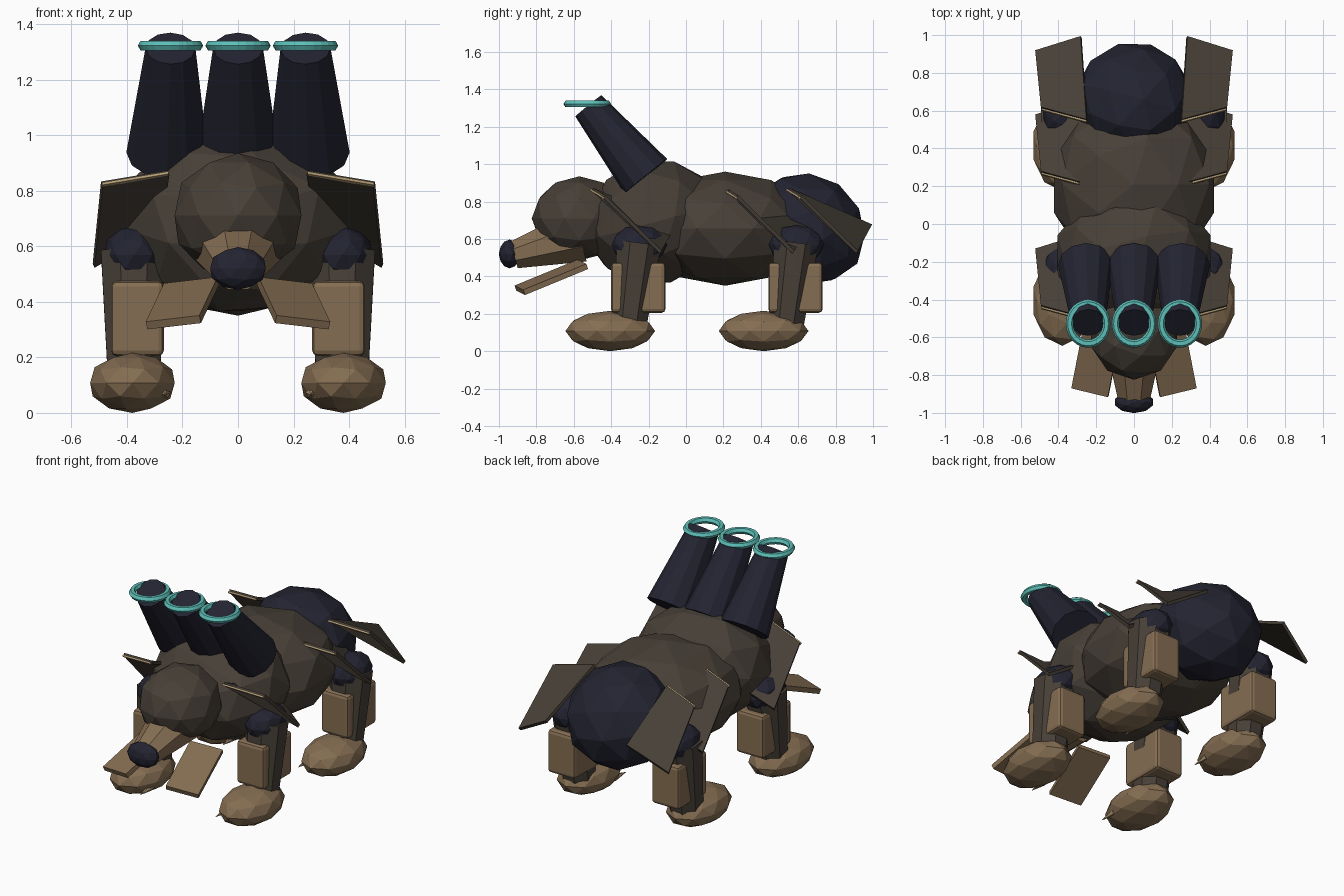
import bpy, bmesh, math
from mathutils import Vector, Matrix

if "Cube" in bpy.data.objects:
    bpy.data.objects.remove(bpy.data.objects["Cube"])


def material(name, rgb):
    m = bpy.data.materials.new(name)
    m.diffuse_color = (*rgb, 1)
    m.use_nodes = True
    m.node_tree.nodes["Principled BSDF"].inputs["Base Color"].default_value = m.diffuse_color
    return m


BROWN = material("dark_brown", (0.064, 0.051, 0.039))
NAVY = material("dark_navy", (0.0175, 0.0175, 0.032))
TAN = material("tan", (0.235, 0.155, 0.085))
PALE = material("pale_tan", (0.45, 0.33, 0.18))
TEAL = material("teal", (0.11, 0.52, 0.48))


def finish(name, bm, mat):
    bmesh.ops.recalc_face_normals(bm, faces=bm.faces)
    me = bpy.data.meshes.new(name)
    bm.to_mesh(me)
    bm.free()
    me.materials.append(mat)
    ob = bpy.data.objects.new(name, me)
    bpy.context.collection.objects.link(ob)
    return ob


def blob(name, loc, radii, mat, tilt=0):
    """Faceted ellipsoid, tilted about x."""
    bm = bmesh.new()
    bmesh.ops.create_icosphere(bm, subdivisions=2, radius=1)
    m = Matrix.Translation(loc) @ Matrix.Rotation(math.radians(tilt), 4, 'X') @ Matrix.Diagonal((*radii, 1))
    bm.transform(m)
    return finish(name, bm, mat)


def tube(name, a, b, r1, r2, mat, sides=8, squash=1, turn=0.5):
    """Tapered prism running from a to b."""
    a, b = Vector(a), Vector(b)
    d = b - a
    bm = bmesh.new()
    bmesh.ops.create_cone(bm, cap_ends=True, segments=sides, radius1=r1, radius2=r2, depth=d.length)
    bm.transform(Matrix.Rotation(turn * math.tau / sides, 4, 'Z'))
    bm.transform(Matrix.Diagonal((1, squash, 1, 1)))
    # keep the local x axis level
    z = d.normalized()
    x = Vector((1, 0, 0))
    x = (x - z * x.dot(z)).normalized()
    y = z.cross(x)
    rot = Matrix((x, y, z)).transposed().to_4x4()
    bm.transform(Matrix.Translation((a + b) / 2) @ rot)
    return finish(name, bm, mat)


def box(name, loc, size, mat, rot=(0, 0, 0), bevel=0):
    """Box rolled about y, pitched about x, then turned about z."""
    bm = bmesh.new()
    bmesh.ops.create_cube(bm, size=1)
    bm.transform(Matrix.Diagonal((*size, 1)))
    if bevel:
        bmesh.ops.bevel(bm, geom=bm.edges[:], offset=bevel, segments=2, profile=0.5, affect='EDGES')
    for axis, angle in zip("YXZ", rot):
        bm.transform(Matrix.Rotation(math.radians(angle), 4, axis))
    bm.transform(Matrix.Translation(loc))
    return finish(name, bm, mat)


def slab(name, corners, thickness, mat):
    """Thin plate through four corners."""
    c = [Vector(p) for p in corners]
    n = (c[2] - c[0]).cross(c[3] - c[1]).normalized() * thickness / 2
    bm = bmesh.new()
    lo = [bm.verts.new(p - n) for p in c]
    hi = [bm.verts.new(p + n) for p in c]
    bm.faces.new(lo)
    bm.faces.new(hi)
    for i in range(4):
        j = (i + 1) % 4
        bm.faces.new((lo[i], lo[j], hi[j], hi[i]))
    return finish(name, bm, mat)


# Torso and head
blob("chest", (0, -0.17, 0.69), (0.425, 0.375, 0.335), BROWN, 15)
blob("belly", (0, 0.21, 0.655), (0.445, 0.49, 0.305), BROWN)
blob("rump", (0, 0.65, 0.655), (0.318, 0.325, 0.29), NAVY, -35)
blob("head", (0, -0.57, 0.71), (0.24, 0.255, 0.225), BROWN)
tube("snout", (0, -0.57, 0.615), (0, -0.92, 0.515), 0.175, 0.092, TAN, squash=0.87)
blob("nose", (0, -0.943, 0.52), (0.105, 0.058, 0.077), NAVY)

for s, side in ((-1, "left"), (1, "right")):
    # Jaw flaps
    box("jaw_flap_" + side, (s * 0.2, -0.72, 0.395), (0.2, 0.37, 0.03), TAN, (s * 7, 22, s * 11))

    # Armour plates with pale front trim
    for i, y in enumerate((-0.5, 0.21, 0.55)):
        fi, fo = Vector((s * 0.25, y, 0.865)), Vector((s * 0.49, y + 0.065, 0.825))
        bo, bi = Vector((s * 0.52, y + 0.365, 0.53)), Vector((s * 0.28, y + 0.44, 0.67))
        slab(f"armour_plate_{side}_{i}", (fi, fo, bo, bi), 0.02, BROWN)
        o = Vector((0, -0.013, 0))
        slab(f"plate_trim_{side}_{i}", (fi + o, fo + o, fo.lerp(bo, 0.03) + o, fi.lerp(bi, 0.03) + o),
             0.011, PALE)

    # Legs
    for y, f, end in ((-0.25, -0.405, "front"), (0.59, 0.415, "back")):
        tag = f"{end}_{side}"
        x = s * 0.375
        blob("leg_joint_" + tag, (x, y, 0.568), (0.112, 0.148, 0.108), NAVY)
        tube("leg_" + tag, (x, y - 0.055, 0.14), (x, y, 0.58), 0.102, 0.128, BROWN)
        box("leg_guard_" + tag, (s * 0.362, y - 0.005, 0.34), (0.19, 0.29, 0.27), TAN, bevel=0.02)
        blob("foot_" + tag, (s * 0.38, f, 0.108), (0.16, 0.24, 0.108), TAN)
        tube("claw_" + tag, (s * 0.265, f - 0.08, 0.073), (s * 0.262, f - 0.19, 0.065),
             0.022, 0.001, PALE, 6)

# Launcher tubes with hoops
for i, s in enumerate((-1, 0, 1)):
    tube(f"launcher_tube_{i}", (s * 0.255, -0.215, 0.935), (s * 0.243, -0.522, 1.312), 0.147, 0.09,
         NAVY, sides=12, turn=0)
    bpy.ops.mesh.primitive_torus_add(location=(s * 0.243, -0.528, 1.322), major_segments=24,
                                     minor_segments=6, major_radius=0.099, minor_radius=0.02)
    hoop = bpy.context.object
    hoop.name = f"launcher_hoop_{i}"
    hoop.scale = (0.99, 1.07, 1)
    hoop.data.materials.append(TEAL)
